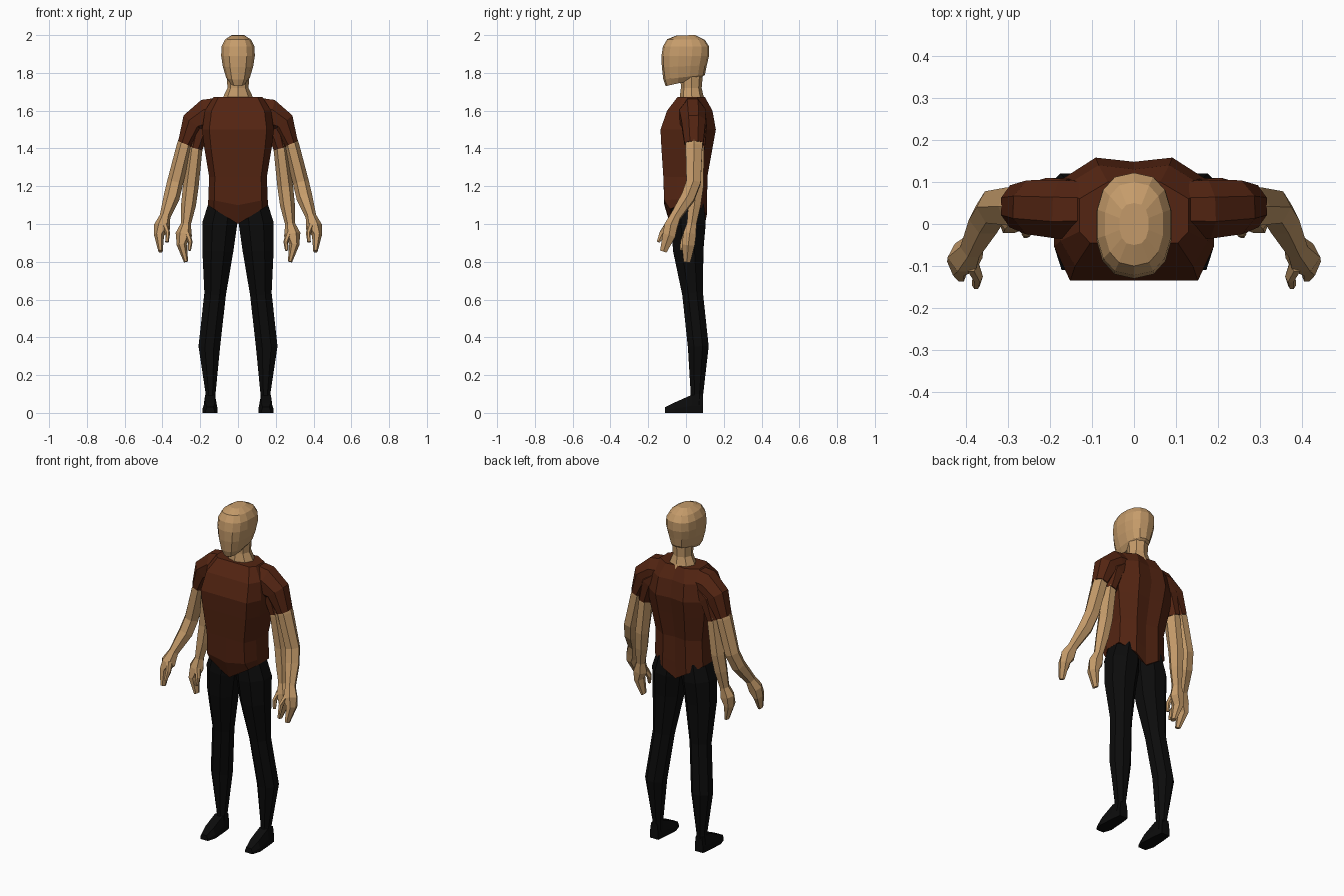
import bpy, bmesh, math
from mathutils import Vector


def material(name, rgb):
    m = bpy.data.materials.new(name)
    m.diffuse_color = (*rgb, 1)
    return m


SKIN = material("tan skin", (0.56, 0.33, 0.145))
SHIRT = material("brown cloth", (0.088, 0.018, 0.006))
PANTS = material("black cloth", (0.0035, 0.0035, 0.0035))


def loft(name, rings, mat, mirror=False):
    """Skin a list of equal-length point rings and cap both ends."""
    bm = bmesh.new()
    loops = [[bm.verts.new(p) for p in ring] for ring in rings]
    n = len(loops[0])
    for a, b in zip(loops, loops[1:]):
        for i in range(n):
            j = (i + 1) % n
            bm.faces.new((a[i], a[j], b[j], b[i]))
    bm.faces.new(loops[0][::-1])
    bm.faces.new(loops[-1])
    bmesh.ops.recalc_face_normals(bm, faces=bm.faces[:])
    mesh = bpy.data.meshes.new(name)
    bm.to_mesh(mesh)
    bm.free()
    mesh.materials.append(mat)
    ob = bpy.data.objects.new(name, mesh)
    bpy.context.collection.objects.link(ob)
    if mirror:
        ob.modifiers.new("mirror", 'MIRROR').use_mirror_merge = False
    return ob


def limb(name, path, mat, axis, n=8):
    """Tube along (x, y, z, half size along axis, half size across), mirrored."""
    pts = [Vector(p[:3]) for p in path]
    k = 1 / math.cos(math.pi / n)
    rings = []
    for i, p in enumerate(path):
        t = (pts[min(i + 1, len(pts) - 1)] - pts[max(i - 1, 0)]).normalized()
        v = Vector(axis)
        v = (v - t * v.dot(t)).normalized()
        u = v.cross(t)
        angles = [(j + 0.5) * math.tau / n for j in range(n)]
        rings.append([pts[i] + k * (v * p[3] * math.cos(a) + u * p[4] * math.sin(a))
                      for a in angles])
    return loft(name, rings, mat, True)


X, Y = (1, 0, 0), (0, 1, 0)

# Head: tilted rounded rings (front y, front z, back y, back z, half width)
head = []
for yf, zf, yb, zb, w in [(-0.108, 1.73, 0.075, 1.77, 0.042), (-0.12, 1.765, 0.10, 1.79, 0.064),
                          (-0.128, 1.83, 0.11, 1.84, 0.082), (-0.13, 1.89, 0.122, 1.89, 0.091),
                          (-0.122, 1.94, 0.122, 1.94, 0.089), (-0.10, 1.978, 0.10, 1.975, 0.07),
                          (-0.05, 1.998, 0.05, 2.0, 0.035)]:
    ring = []
    for i in range(14):
        a = math.tau * i / 14
        c, s = math.cos(a), math.sin(a)
        x = w * math.copysign(abs(s) ** 0.8, s)
        t = 0.5 + 0.5 * math.copysign(abs(c) ** 0.85, c)
        ring.append((x, yf + (yb - yf) * t, zf + (zb - zf) * t))
    head.append(ring)
loft("head", head, SKIN)

# Neck
loft("neck", [[(rx * math.cos(math.tau * i / 8), yc + ry * math.sin(math.tau * i / 8), z)
               for i in range(8)]
              for z, yc, rx, ry in [(1.64, 0.035, 0.09, 0.07), (1.68, 0.03, 0.075, 0.062),
                                    (1.72, 0.028, 0.056, 0.055), (1.80, 0.03, 0.06, 0.06)]], SKIN)

# Shirt body: (centre z, rise per x, front y, back y, half width), hem is a V
torso = []
for z, rise, yf, yb, w in [(1.0, 0.62, -0.085, 0.11, 0.16), (1.10, 0.2, -0.115, 0.112, 0.157),
                           (1.25, 0.0, -0.12, 0.113, 0.153), (1.40, 0, -0.13, 0.14, 0.178),
                           (1.50, 0, -0.135, 0.158, 0.19), (1.60, 0, -0.10, 0.14, 0.175),
                           (1.672, 0, -0.045, 0.10, 0.13)]:
    half = [(0.8 * w, yf), (w, 0.4 * yf), (w, 0.6 * yb), (0.48 * w, yb)]
    ring = [(0, yf)] + half + [(0, yb - 0.01)] + [(-x, y) for x, y in half[::-1]]
    torso.append([(x, y, z + rise * abs(x)) for x, y in ring])
loft("shirt_body", torso, SHIRT)

# Sleeves, one per arm
limb("upper_sleeve", [(0.09, 0.035, 1.575, 0.065, 0.095), (0.17, 0.035, 1.57, 0.07, 0.09),
                      (0.235, 0.04, 1.535, 0.064, 0.066), (0.281, 0.042, 1.425, 0.05, 0.038)],
     SHIRT, Y)
limb("lower_sleeve", [(0.13, 0.045, 1.56, 0.06, 0.06), (0.19, 0.05, 1.52, 0.06, 0.055),
                      (0.225, 0.05, 1.40, 0.05, 0.036)], SHIRT, Y)

# Upper pair of arms, reaching forward, with mitten hands
limb("upper_arm", [(0.265, 0.042, 1.47, 0.042, 0.034), (0.284, 0.042, 1.415, 0.045, 0.035),
                   (0.333, 0.04, 1.22, 0.038, 0.037), (0.352, 0.01, 1.14, 0.036, 0.037),
                   (0.386, -0.055, 1.04, 0.027, 0.025), (0.402, -0.08, 0.985, 0.035, 0.038),
                   (0.418, -0.09, 0.94, 0.034, 0.023), (0.41, -0.12, 0.855, 0.018, 0.01)],
     SKIN, Y, 6)
limb("upper_thumb", [(0.385, -0.095, 0.99, 0.02, 0.014), (0.372, -0.125, 0.95, 0.016, 0.011),
                     (0.376, -0.147, 0.905, 0.008, 0.008)], SKIN, Y, 6)

# Lower pair of arms, hanging close to the body
limb("lower_arm", [(0.22, 0.05, 1.45, 0.042, 0.03), (0.227, 0.05, 1.39, 0.045, 0.033),
                   (0.25, 0.055, 1.20, 0.038, 0.036), (0.262, 0.045, 1.10, 0.033, 0.034),
                   (0.276, 0.03, 1.0, 0.025, 0.023), (0.287, 0.02, 0.945, 0.034, 0.038),
                   (0.298, 0.012, 0.89, 0.034, 0.023), (0.275, 0.005, 0.80, 0.018, 0.01)],
     SKIN, Y, 6)
limb("lower_thumb", [(0.268, 0.005, 0.95, 0.018, 0.014), (0.253, -0.015, 0.905, 0.015, 0.011),
                     (0.258, -0.025, 0.86, 0.008, 0.008)], SKIN, Y, 6)

# Trouser legs
limb("leg", [(0.08, 0.01, 1.10, 0.076, 0.085), (0.097, 0.012, 1.0, 0.092, 0.092),
             (0.107, 0.012, 0.86, 0.082, 0.08), (0.121, 0.035, 0.63, 0.057, 0.055),
             (0.152, 0.065, 0.35, 0.057, 0.055), (0.145, 0.058, 0.10, 0.026, 0.033),
             (0.148, 0.055, 0.04, 0.03, 0.034)], PANTS, X)

# Shoes: wedge sections (y, sole half width, top half width, height)
loft("shoe", [[(0.148 - wb, y, 0), (0.148 + wb, y, 0), (0.148 + wb, y, 0.4 * h),
               (0.148 + wt, y, h), (0.148 - wt, y, h), (0.148 - wb, y, 0.4 * h)]
              for y, wb, wt, h in [(0.09, 0.027, 0.02, 0.09), (0.03, 0.034, 0.026, 0.095),
                                   (-0.06, 0.04, 0.026, 0.055), (-0.11, 0.024, 0.017, 0.03)]],
     PANTS, True)
